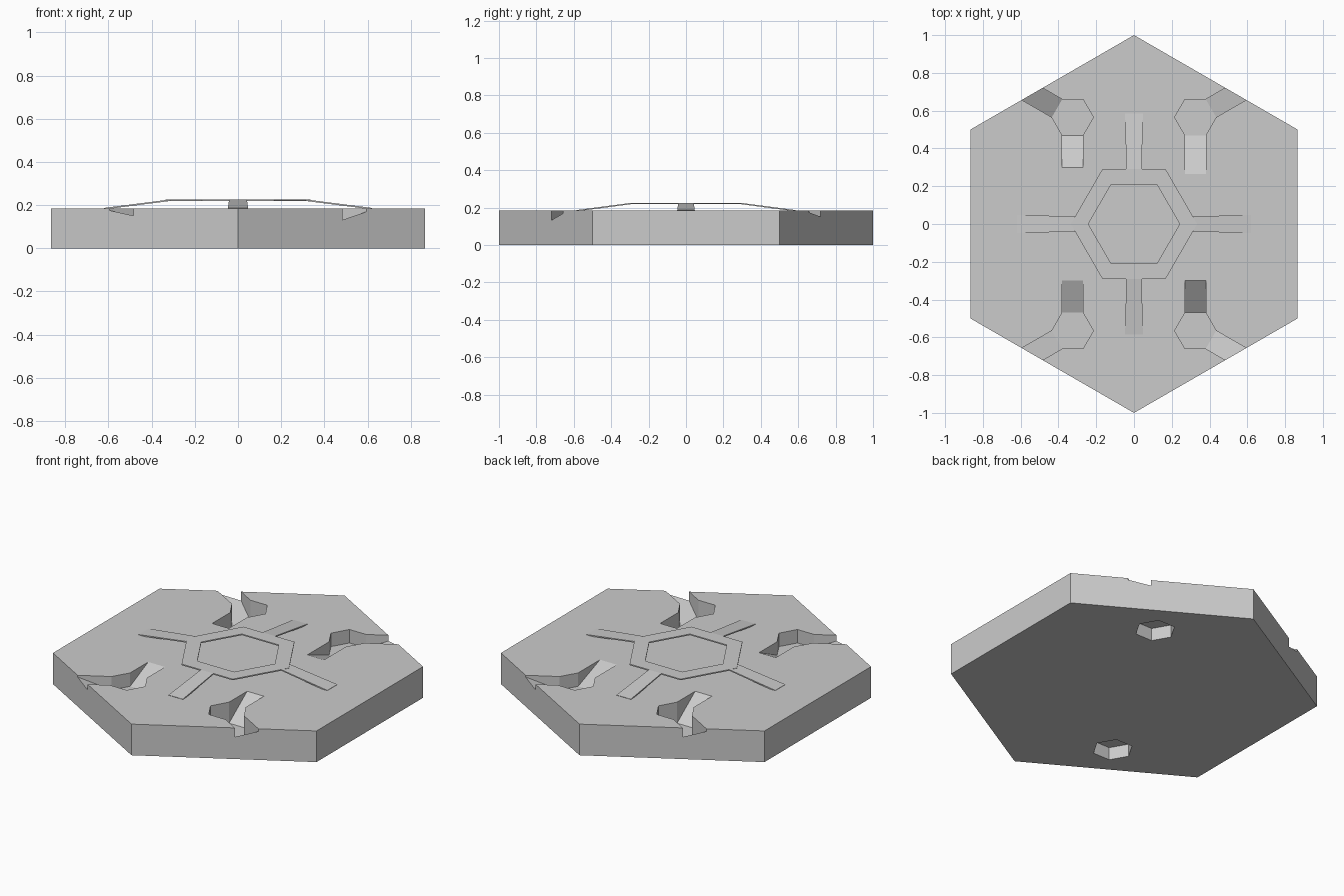
import bpy, bmesh
from math import cos, sin, radians
from mathutils import Vector

if "Cube" in bpy.data.objects:
    bpy.data.objects.remove(bpy.data.objects["Cube"])

TOP = 0.185      # plate thickness
R = 0.11         # elbow hexagon radius


def make(name, bm):
    bmesh.ops.recalc_face_normals(bm, faces=bm.faces[:])
    me = bpy.data.meshes.new(name)
    bm.to_mesh(me)
    bm.free()
    ob = bpy.data.objects.new(name, me)
    bpy.context.collection.objects.link(ob)
    return ob


def hex_points(r, start, cx=0, cy=0):
    return [(cx + r * cos(radians(start + 60 * i)), cy + r * sin(radians(start + 60 * i))) for i in range(6)]


def extrude(bm, pts, offset):
    face = bm.faces.new([bm.verts.new(p) for p in pts])
    res = bmesh.ops.extrude_face_region(bm, geom=[face])
    verts = [v for v in res['geom'] if isinstance(v, bmesh.types.BMVert)]
    bmesh.ops.translate(bm, verts=verts, vec=offset)


def prism(name, pts, z0, z1):
    bm = bmesh.new()
    extrude(bm, [(x, y, z0) for x, y in pts], (0, 0, z1 - z0))
    return make(name, bm)


def ramp(name, cx, cy, direction, length, depth):
    # side profile: flat under the elbow, then sloping up to the surface
    d = Vector(direction).normalized()
    side = Vector((-d.y, d.x, 0)) * R
    apothem = R * cos(radians(30))
    profile = [(0.04, -depth), (apothem, -depth), (apothem + length, 0),
               (apothem + length, 0.06), (0.04, 0.06)]
    base = Vector((cx, cy, TOP)) - side / 2
    bm = bmesh.new()
    extrude(bm, [base + d * s + Vector((0, 0, h)) for s, h in profile], side)
    return make(name, bm)


def cut(target, cutter):
    mod = target.modifiers.new("cut", 'BOOLEAN')
    mod.operation = 'DIFFERENCE'
    mod.solver = 'EXACT'
    mod.object = cutter
    bpy.context.view_layer.objects.active = target
    bpy.ops.object.modifier_apply(modifier=mod.name)
    bpy.data.objects.remove(cutter, do_unlink=True)


# hexagonal plate
plate = prism("hex_plate", hex_points(1.0, 30), 0, TOP)

# elbow-shaped pockets in the four corners, deepest at the hexagonal elbow
for sx in (1, -1):
    for sy in (1, -1):
        cx, cy = 0.325 * sx, 0.565 * sy
        depth = 0.08 if sx == sy else 0.125
        pts = hex_points(R, 0, cx, cy)
        cut(plate, prism("elbow_cutter", pts, TOP - depth, TOP + 0.06))
        length = 0.205 if sx == sy == 1 else 0.17
        cut(plate, ramp("inner_ramp_cutter", cx, cy, (0, -sy, 0), length, depth))
        cut(plate, ramp("outer_ramp_cutter", cx, cy, (0.866 * sx, 0.5 * sy, 0), 0.21, depth))
        # socket from below on one diagonal
        if sx == sy:
            cut(plate, prism("socket_cutter", pts, -0.06, 0.075))

# thin raised ring with four sloping legs
bm = bmesh.new()
Z = 0.226
outer = [bm.verts.new((x, y, Z)) for x, y in hex_points(0.335, 0)]
inner = [bm.verts.new((x, y, Z)) for x, y in hex_points(0.242, 0)]
for i in range(6):
    j = (i + 1) % 6
    bm.faces.new((outer[i], outer[j], inner[j], inner[i]))
for dx, dy, start, end in ((1, 0, 0.315, 0.62), (0, 1, 0.29, 0.585),
                           (-1, 0, 0.315, 0.62), (0, -1, 0.29, 0.585)):
    bm.faces.new([bm.verts.new((dx * a - dy * w, dy * a + dx * w, z))
                  for a, w, z in ((start, -0.041, Z), (end, -0.047, TOP + 0.002),
                                  (end, 0.047, TOP + 0.002), (start, 0.041, Z))])
for f in bm.faces:
    f.normal_update()
    if f.normal.z < 0:
        f.normal_flip()
me = bpy.data.meshes.new("raised_ring")
bm.to_mesh(me)
bm.free()
ring = bpy.data.objects.new("raised_ring", me)
bpy.context.collection.objects.link(ring)
solid = ring.modifiers.new("thickness", 'SOLIDIFY')
solid.thickness = 0.007
solid.offset = -1
